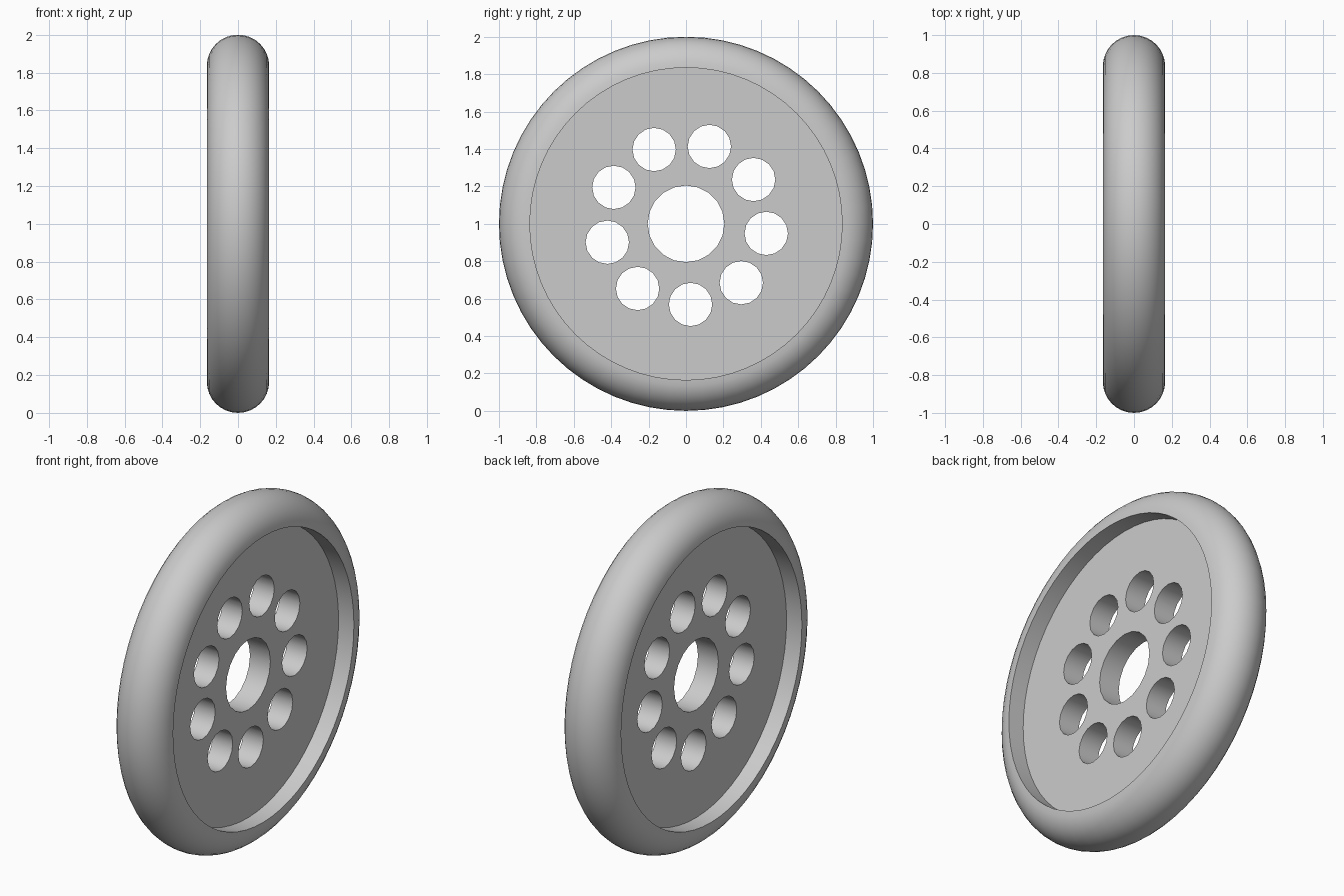
import bpy
import bmesh
import math
from mathutils import Matrix, Vector

cube = bpy.data.objects.get("Cube")
if cube:
    bpy.data.objects.remove(cube, do_unlink=True)

WIDTH = 0.165           # half width of the rim
RIM = 1 - WIDTH         # radius of the recess wall
DISC = 0.066            # half thickness of the disc
CENTRE = Vector((0, 0, 1))

grey = bpy.data.materials.new("grey")
colour = (0.6, 0.6, 0.6, 1)
grey.diffuse_color = colour
grey.use_nodes = True
grey.node_tree.nodes["Principled BSDF"].inputs["Base Color"].default_value = colour


def make_object(name, bm):
    bmesh.ops.recalc_face_normals(bm, faces=bm.faces)
    mesh = bpy.data.meshes.new(name)
    bm.to_mesh(mesh)
    bm.free()
    mesh.materials.append(grey)
    obj = bpy.data.objects.new(name, mesh)
    bpy.context.collection.objects.link(obj)
    return obj


def add_cylinder(bm, radius, depth, sides, y=0, z=0):
    """Cylinder along x, offset from the wheel centre."""
    place = Matrix.Translation(CENTRE + Vector((0, y, z)))
    turn = Matrix.Rotation(math.pi / 2, 4, "Y")
    bmesh.ops.create_cone(bm, cap_ends=True, segments=sides, radius1=radius,
                          radius2=radius, depth=depth, matrix=place @ turn)


def smooth(obj):
    bpy.ops.object.select_all(action="DESELECT")
    obj.select_set(True)
    bpy.context.view_layer.objects.active = obj
    bpy.ops.object.shade_smooth_by_angle(angle=math.radians(30))


# Rim: half-round section with a straight inner wall, spun around x
bm = bmesh.new()
steps = 16
section = []
for i in range(steps + 1):
    a = math.pi * i / steps
    section.append(bm.verts.new((WIDTH * math.cos(a), 0,
                                 1 + RIM + WIDTH * math.sin(a))))
edges = [bm.edges.new((section[i], section[i - 1])) for i in range(steps + 1)]
bmesh.ops.spin(bm, geom=section + edges, cent=CENTRE, axis=(1, 0, 0),
               angle=2 * math.pi, steps=64, use_merge=True)
bmesh.ops.remove_doubles(bm, verts=bm.verts, dist=0.0001)
rim = make_object("rim", bm)
smooth(rim)

# Disc, its edge sunk into the rim
bm = bmesh.new()
add_cylinder(bm, RIM + 0.01, 2 * DISC, 64)
disc = make_object("disc", bm)

# Axle hole and ring of nine round holes
bm = bmesh.new()
add_cylinder(bm, 0.205, 1, 20)
for i in range(9):
    a = math.radians(33.2 + 40 * i)
    add_cylinder(bm, 0.116, 1, 16, 0.432 * math.cos(a), 0.432 * math.sin(a))
cutter = make_object("hole_cutter", bm)
cutter.hide_render = True

cut = disc.modifiers.new("holes", "BOOLEAN")
cut.operation = "DIFFERENCE"
cut.solver = "EXACT"
cut.object = cutter
bpy.context.view_layer.objects.active = disc
bpy.ops.object.modifier_apply(modifier=cut.name)
bpy.data.objects.remove(cutter, do_unlink=True)
smooth(disc)
